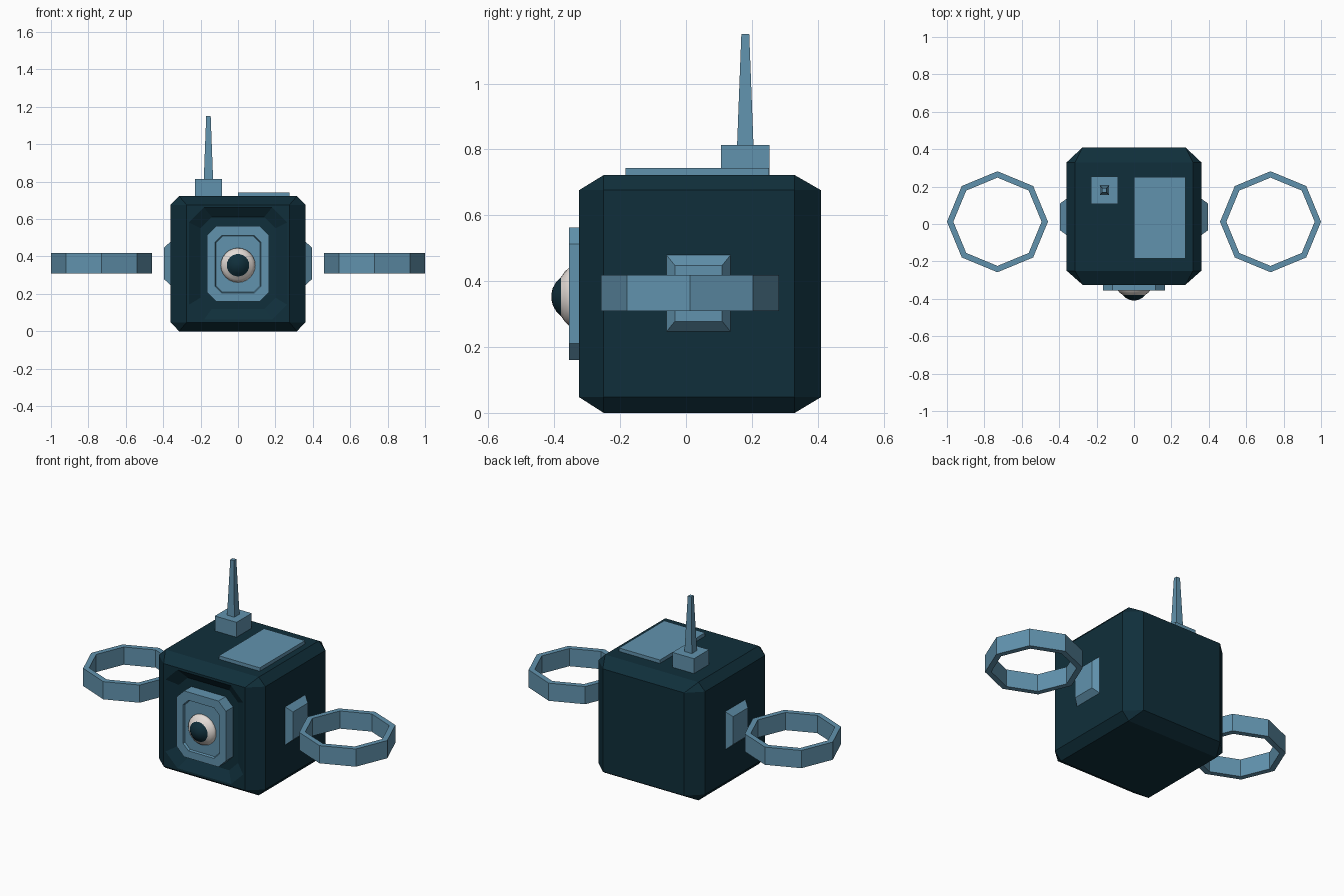
import bpy, bmesh, math
from mathutils import Vector

if "Cube" in bpy.data.objects:
    bpy.data.objects.remove(bpy.data.objects["Cube"])


def material(name, rgb):
    m = bpy.data.materials.new(name)
    m.diffuse_color = (*rgb, 1)
    m.use_nodes = True
    m.node_tree.nodes["Principled BSDF"].inputs["Base Color"].default_value = m.diffuse_color
    return m


NAVY = material("dark navy", (0.005, 0.028, 0.043))
BLUE = material("steel blue", (0.12, 0.29, 0.42))
WHITE = material("warm white", (0.78, 0.72, 0.68))


def finish(name, bm, *mats):
    bmesh.ops.recalc_face_normals(bm, faces=bm.faces[:])
    me = bpy.data.meshes.new(name)
    bm.to_mesh(me)
    bm.free()
    for m in mats:
        me.materials.append(m)
    ob = bpy.data.objects.new(name, me)
    bpy.context.collection.objects.link(ob)
    return ob


def loft(bm, loops, cap_start=True, cap_end=True, close=False):
    """Skin loops of equal length, optionally closing the chain on itself."""
    rings = [[bm.verts.new(p) for p in loop] for loop in loops]
    pairs = list(zip(rings, rings[1:])) + ([(rings[-1], rings[0])] if close else [])
    for a, b in pairs:
        for i in range(len(a)):
            j = (i + 1) % len(a)
            bm.faces.new((a[i], a[j], b[j], b[i]))
    if cap_start:
        bm.faces.new(rings[0])
    if cap_end:
        bm.faces.new(rings[-1])
    return rings


def rect(cx, cy, hx, hy, z):
    return [(cx - hx, cy - hy, z), (cx + hx, cy - hy, z), (cx + hx, cy + hy, z), (cx - hx, cy + hy, z)]


def front_octagon(hx, z0, z1, c, y):
    """Chamfered rectangle facing the front, starting at the lower left corner."""
    return [(-hx, y, z0 + c), (-hx + c, y, z0), (hx - c, y, z0), (hx, y, z0 + c),
            (hx, y, z1 - c), (hx - c, y, z1), (-hx + c, y, z1), (-hx, y, z1 - c)]


# Body: chamfered box with a shallow recess in the front
bm = bmesh.new()
for z in (0, 0.722):
    for p in rect(0, 0.04, 0.315, 0.29, z):
        bm.verts.new(p)
for z in (0.048, 0.676):
    for p in rect(0, 0.04, 0.36, 0.29, z) + rect(0, 0.0425, 0.275, 0.3675, z):
        bm.verts.new(p)
bmesh.ops.convex_hull(bm, input=bm.verts[:])
bmesh.ops.dissolve_limit(bm, angle_limit=0.01, verts=bm.verts[:], edges=bm.edges[:])
front = min(bm.faces, key=lambda f: f.calc_center_median().y)
corners = list(front.verts)
bm.faces.remove(front)
corner = [min(corners, key=lambda v: (v.co - Vector((sx, -0.325, z))).length)
          for sx, z in ((-0.28, 0.05), (0.28, 0.05), (0.28, 0.68), (-0.28, 0.68))]
rim = loft(bm, [front_octagon(0.262, 0.062, 0.662, 0.08, -0.325),
                front_octagon(0.2, 0.12, 0.61, 0.06, -0.285)], cap_start=False)[0]
for i, c in enumerate(corner):
    a, b, d = rim[2 * i], rim[2 * i + 1], rim[(2 * i + 2) % 8]
    bm.faces.new((c, a, b))
    bm.faces.new((c, b, d, corner[(i + 1) % 4]))
finish("body", bm, NAVY)

# Eye plate with a stepped-in centre
bm = bmesh.new()
loft(bm, [front_octagon(0.166, 0.16, 0.563, 0.05, -0.28),
          front_octagon(0.166, 0.16, 0.563, 0.05, -0.355),
          front_octagon(0.122, 0.205, 0.513, 0.035, -0.355),
          front_octagon(0.118, 0.209, 0.509, 0.035, -0.342)])
finish("eye_plate", bm, BLUE)

# Eye: revolved dome, the front cap being the pupil
bm = bmesh.new()
SIDES = 24
profile = [(0.095, -0.335), (0.088, -0.355), (0.076, -0.368), (0.06, -0.379),
           (0.045, -0.394), (0.025, -0.405), (0.006, -0.409)]
loft(bm, [[(r * math.cos(2 * math.pi * k / SIDES), y, 0.353 + r * math.sin(2 * math.pi * k / SIDES))
           for k in range(SIDES)] for r, y in profile])
for f in bm.faces:
    c = f.calc_center_median()
    f.material_index = int(c.y < -0.379)
    f.smooth = True
finish("eye", bm, WHITE, NAVY)

# Top panel, antenna base and tapered antenna
for name, cx, cy, parts in (
        ("top_panel", 0.138, 0.034, [(0.138, 0.218, 0.715), (0.138, 0.218, 0.743)]),
        ("antenna_base", -0.158, 0.18, [(0.073, 0.073, 0.715), (0.073, 0.073, 0.813)]),
        ("antenna", -0.158, 0.18, [(0.025, 0.025, 0.81), (0.012, 0.012, 1.15)])):
    bm = bmesh.new()
    loft(bm, [rect(cx, cy, *p) for p in parts])
    finish(name, bm, BLUE)

for side, s in (("left", -1), ("right", 1)):
    # Tapered side pad
    bm = bmesh.new()
    loft(bm, [[(s * x, 0.038 + sy * hy, 0.363 + sz * hz)
               for sy, sz in ((-1, -1), (1, -1), (1, 1), (-1, 1))]
              for x, hy, hz in ((0.355, 0.101, 0.121), (0.395, 0.072, 0.085))])
    finish(side + "_side_pad", bm, BLUE)

    # Floating eight-sided ring
    bm = bmesh.new()
    loft(bm, [[(s * 0.73 + r * math.cos(math.pi * k / 4), 0.012 + r * math.sin(math.pi * k / 4), z)
               for k in range(8)]
              for r, z in ((0.27, 0.31), (0.27, 0.418), (0.236, 0.418), (0.236, 0.31))],
         cap_start=False, cap_end=False, close=True)
    finish(side + "_ring", bm, BLUE)
